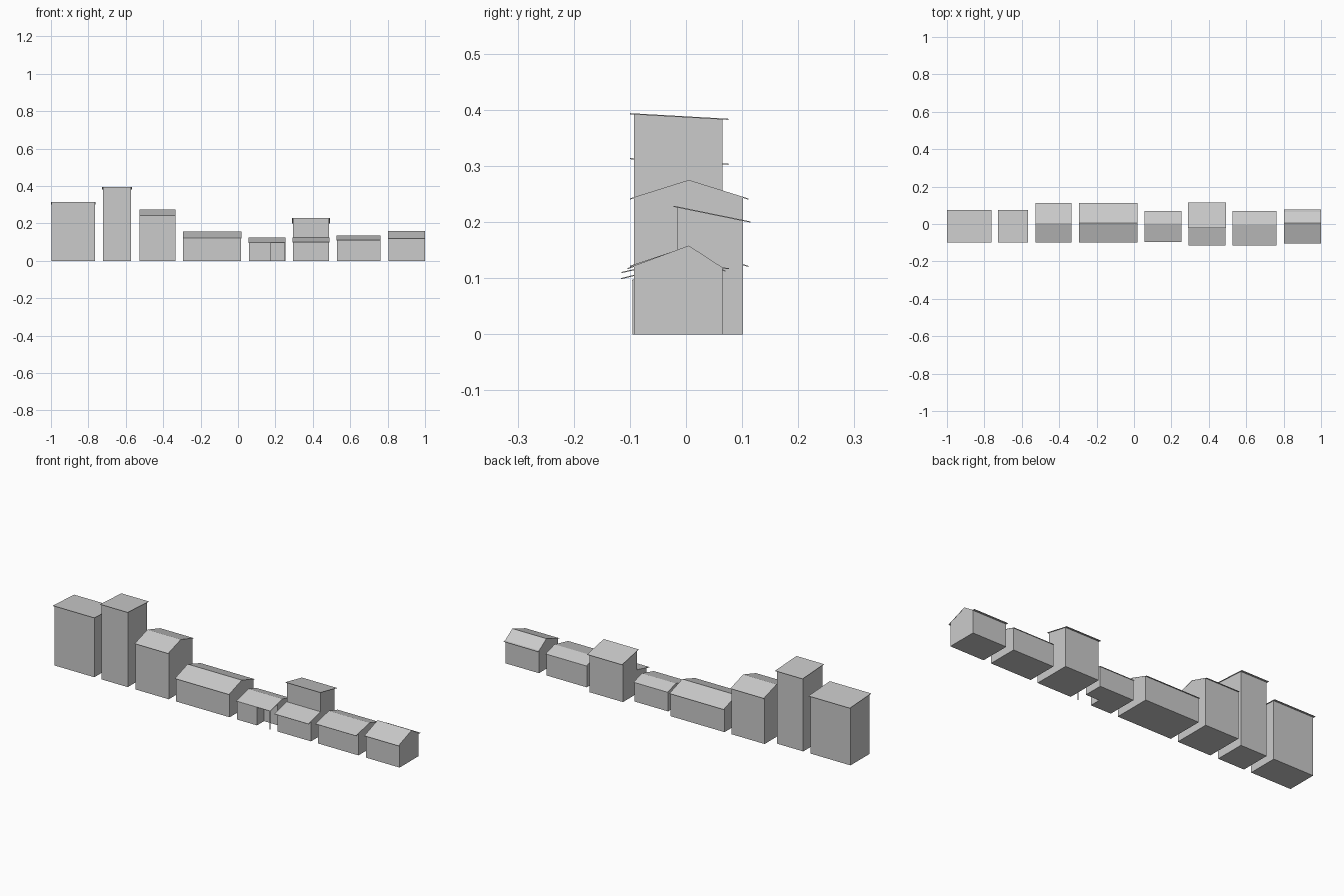
import bpy
import bmesh

if "Cube" in bpy.data.objects:
    bpy.data.objects.remove(bpy.data.objects["Cube"])

grey = bpy.data.materials.new("light_grey")
grey.diffuse_color = (0.6, 0.6, 0.6, 1)
grey.use_nodes = True
grey.node_tree.nodes["Principled BSDF"].inputs["Base Color"].default_value = grey.diffuse_color

T = 0.002                      # roof sheet thickness
FRONT, BACK, DEEP = -0.093, 0.065, 0.102   # wall planes


def extrude(name, profile, x0, x1):
    """Extrude a closed (y, z) profile along x."""
    bm = bmesh.new()
    a = [bm.verts.new((x0, y, z)) for y, z in profile]
    b = [bm.verts.new((x1, y, z)) for y, z in profile]
    n = len(profile)
    bm.faces.new(a)
    bm.faces.new(b[::-1])
    for i in range(n):
        j = (i + 1) % n
        bm.faces.new((a[i], b[i], b[j], a[j]))
    bmesh.ops.recalc_face_normals(bm, faces=bm.faces)
    me = bpy.data.meshes.new(name)
    bm.to_mesh(me)
    bm.free()
    me.materials.append(grey)
    ob = bpy.data.objects.new(name, me)
    bpy.context.collection.objects.link(ob)
    return ob


def height(line, y):
    """Height of the roof line at a given y."""
    for (y0, z0), (y1, z1) in zip(line, line[1:]):
        if y0 <= y <= y1:
            return z0 + (z1 - z0) * (y - y0) / (y1 - y0)


def walls(name, x0, x1, front, back, line):
    """Solid walls reaching up to the underside of the roof line."""
    ys = [front] + [y for y, z in line if front < y < back] + [back]
    top = [(y, height(line, y) - T) for y in ys]
    extrude(name, [(front, 0)] + top + [(back, 0)], x0, x1)


def roof(name, x0, x1, line, over=0.001):
    """Thin roof sheet following the roof line."""
    under = [(y, z - T) for y, z in reversed(line)]
    extrude(name, line + under, x0 - over, x1 + over)


def house(name, x0, x1, front, back, line, over=0.001):
    walls(name + "_walls", x0, x1, front, back, line)
    roof(name + "_roof", x0, x1, line, over)


# Two towers with gently sloping roofs
house("wide_tower", -0.996, -0.765, FRONT, BACK,
      [(-0.10, 0.314), (0.076, 0.304)], 0.004)
house("tall_tower", -0.723, -0.572, FRONT, BACK,
      [(-0.10, 0.394), (0.076, 0.384)], 0.004)

# Gabled houses
house("tall_gable_house", -0.526, -0.335, FRONT, DEEP,
      [(-0.10, 0.242), (0.005, 0.275), (0.111, 0.242)])
house("long_gable_house", -0.294, 0.017, FRONT, DEEP,
      [(-0.10, 0.122), (0.005, 0.157), (0.111, 0.122)])
house("low_gable_house", 0.528, 0.761, FRONT, BACK,
      [(-0.115, 0.111), (-0.003, 0.136), (0.07, 0.114)])
house("end_gable_house", 0.804, 0.999, FRONT, BACK,
      [(-0.104, 0.118), (0.005, 0.158), (0.065, 0.119), (0.077, 0.118)])

# Cottage with a recessed corner porch and a thin post
cottage = [(-0.096, 0.097), (0.003, 0.123), (0.07, 0.102)]
walls("cottage_walls", 0.058, 0.175, FRONT, BACK, cottage)
walls("cottage_porch_walls", 0.175, 0.253, -0.035, BACK, cottage)
roof("cottage_roof", 0.058, 0.253, cottage)
extrude("porch_post", [(-0.095, 0), (-0.095, 0.096), (-0.092, 0.096), (-0.092, 0)],
        0.249, 0.252)

# Stepped house: low front wing and a taller back block
house("stepped_house_front", 0.293, 0.487, FRONT, -0.015,
      [(-0.116, 0.10), (-0.015, 0.125)], 0.001)
house("stepped_house_back", 0.293, 0.487, -0.015, DEEP,
      [(-0.022, 0.229), (0.115, 0.201)], 0.004)
